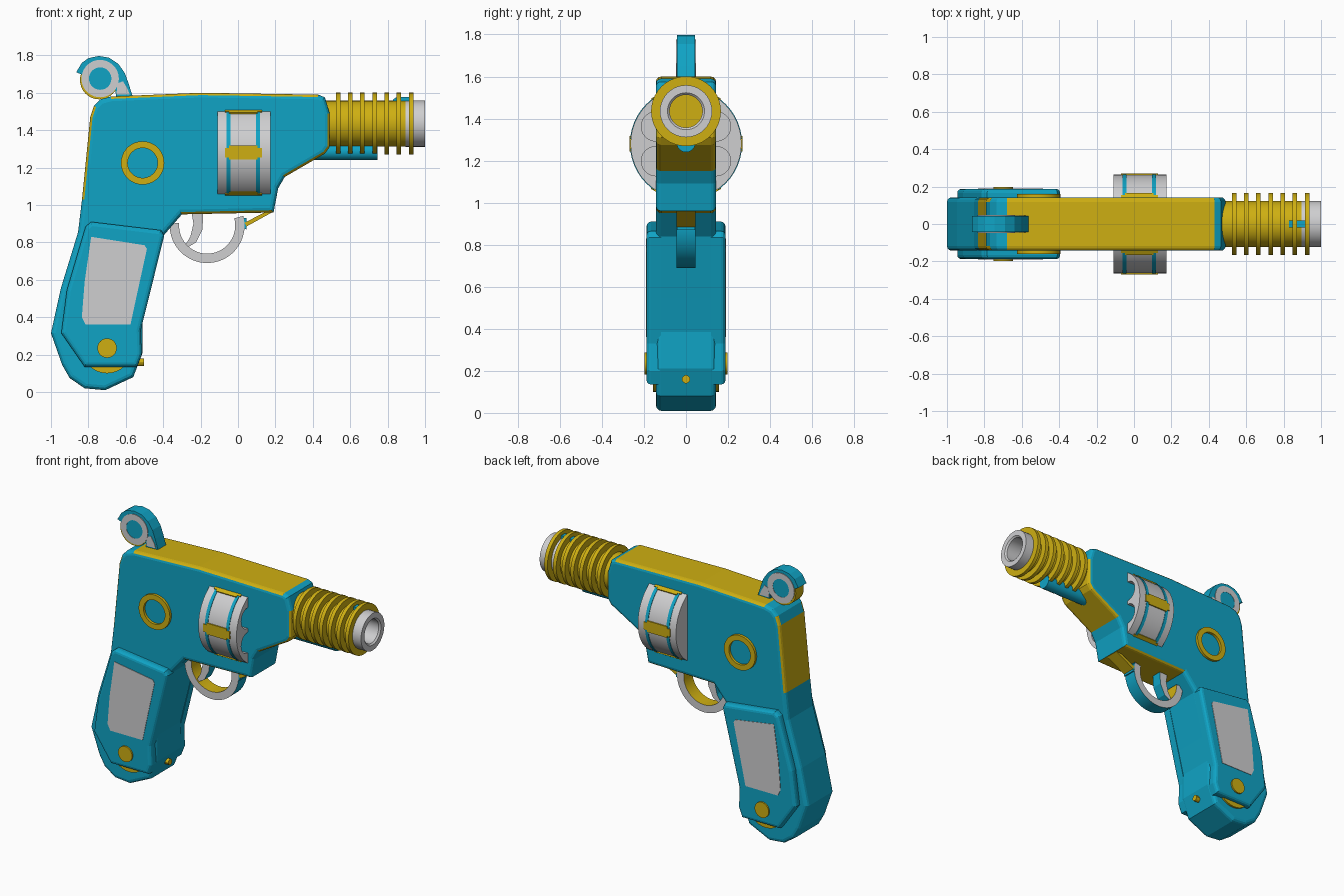
import bpy, bmesh
from math import sin, cos, pi, radians
from mathutils import Matrix, Vector

if "Cube" in bpy.data.objects:
    bpy.data.objects.remove(bpy.data.objects["Cube"])

TEAL, GOLD, GREY = 0, 1, 2
MATS = []
for name, rgb in (("teal", (0.005, 0.37, 0.56)), ("gold", (0.62, 0.43, 0.006)),
                  ("light grey", (0.62, 0.62, 0.63))):
    m = bpy.data.materials.new(name)
    m.use_nodes = True
    m.diffuse_color = (*rgb, 1)
    m.node_tree.nodes["Principled BSDF"].inputs["Base Color"].default_value = (*rgb, 1)
    MATS.append(m)


def finish(name, bm, smooth=False):
    bmesh.ops.recalc_face_normals(bm, faces=bm.faces)
    mesh = bpy.data.meshes.new(name)
    bm.to_mesh(mesh)
    bm.free()
    for m in MATS:
        mesh.materials.append(m)
    ob = bpy.data.objects.new(name, mesh)
    bpy.context.collection.objects.link(ob)
    if smooth:
        bpy.ops.object.select_all(action='DESELECT')
        ob.select_set(True)
        bpy.context.view_layer.objects.active = ob
        bpy.ops.object.shade_smooth_by_angle(angle=radians(30))
    return ob


def prism(name, pts, y0, y1, rule, bevel=0, smooth=False):
    """Extrude an x-z outline along y; rule(centre, normal) picks each face's colour."""
    bm = bmesh.new()
    rings = [[bm.verts.new((x, y, z)) for x, z in pts] for y in (y0, y1)]
    caps = [bm.faces.new(r) for r in rings]
    n = len(pts)
    for i in range(n):
        j = (i + 1) % n
        bm.faces.new((rings[0][i], rings[0][j], rings[1][j], rings[1][i]))
    bmesh.ops.recalc_face_normals(bm, faces=bm.faces)
    if bevel:
        edges = {e for c in caps for e in c.edges if abs(e.verts[0].co.y) + 1e-4 >= max(abs(y0), abs(y1))}
        bmesh.ops.bevel(bm, geom=list(edges), offset=bevel, segments=3, profile=0.5,
                        affect='EDGES', clamp_overlap=True)
    bm.normal_update()
    for f in bm.faces:
        f.material_index = rule(f.calc_center_median(), f.normal)
    return finish(name, bm, smooth)


def plain(mat):
    return lambda c, n: mat


def sides(cap, edge):
    return lambda c, n: cap if abs(n.y) > 0.9 else edge


def circle(cx, cz, r, n=32):
    return [(cx + r * cos(2 * pi * i / n), cz + r * sin(2 * pi * i / n)) for i in range(n)]


def arc_band(name, cx, cz, ro, ri, y0, y1, mats, a0=0, a1=360, n=36):
    """Ring or arc around the y axis; mats are side, outer and inner colours."""
    bm = bmesh.new()
    full = a1 - a0 == 360
    loops = []
    for i in range(n if full else n + 1):
        a = radians(a0 + (a1 - a0) * i / n)
        loops.append([bm.verts.new((cx + r * cos(a), y, cz + r * sin(a)))
                      for r, y in ((ro, y0), (ro, y1), (ri, y1), (ri, y0))])
    for i in range(n):
        p, q = loops[i], loops[(i + 1) % len(loops)]
        for k, mat in enumerate((mats[1], mats[0], mats[2], mats[0])):
            l = (k + 1) % 4
            bm.faces.new((p[k], p[l], q[l], q[k])).material_index = mat
    if not full:
        for p in (loops[0], loops[-1]):
            bm.faces.new(p).material_index = mats[1]
    return finish(name, bm, True)


def lathe(name, profile, cz, mat, n=40):
    """Spin an (x, radius) profile around a lengthwise axis at height cz."""
    bm = bmesh.new()
    vs = [bm.verts.new((x, 0, cz + r)) for x, r in profile]
    es = [bm.edges.new(p) for p in zip(vs, vs[1:])]
    bmesh.ops.spin(bm, geom=vs + es, cent=(0, 0, cz), axis=(1, 0, 0), angle=2 * pi,
                   steps=n, use_merge=True)
    bmesh.ops.remove_doubles(bm, verts=bm.verts, dist=1e-4)
    for f in bm.faces:
        f.material_index = mat
    return finish(name, bm, True)


# Frame and grip core, with gold strips along the top, back, nose and underside
def frame_colour(c, n):
    if abs(n.y) > 0.88:
        return TEAL
    top = c.z > 1.56 and -0.69 < c.x < 0.44 and n.z > 0.3
    back = 1.03 < c.z < 1.5 and c.x < -0.7
    nose = 1.17 < c.z < 1.5 and c.x > 0.27
    under = 0.9 < c.z < 1.02 and -0.28 < c.x < 0.15
    return GOLD if top or back or nose or under else TEAL


frame = [(-0.77, 1.53), (-0.735, 1.565), (-0.68, 1.58), (-0.2, 1.6), (0.43, 1.59), (0.465, 1.575),
         (0.49, 1.49), (0.49, 1.31), (0.465, 1.275), (0.25, 1.15), (0.215, 1.09), (0.19, 0.96),
         (-0.3, 0.95), (-0.395, 0.84), (-0.47, 0.545), (-0.51, 0.385), (-0.51, 0.21), (-0.56, 0.08),
         (-0.71, 0.01), (-0.82, 0.02), (-0.9, 0.075), (-0.94, 0.145), (-1, 0.315), (-0.947, 0.555),
         (-0.855, 0.855), (-0.834, 1.03), (-0.79, 1.47)]
prism("frame", frame, -0.143, 0.143, frame_colour, bevel=0.025)

# Side details, repeated on both sides
panel = [(-0.785, 0.91), (-0.41, 0.865), (-0.395, 0.835), (-0.52, 0.33), (-0.515, 0.2), (-0.54, 0.135),
         (-0.82, 0.135), (-0.945, 0.315), (-0.915, 0.545), (-0.815, 0.885)]
inlay = [(-0.785, 0.83), (-0.5, 0.785), (-0.487, 0.765), (-0.545, 0.5), (-0.575, 0.36),
         (-0.815, 0.36), (-0.835, 0.4), (-0.82, 0.59)]
for side, s in (("right", -1), ("left", 1)):
    prism(f"grip_panel_{side}", panel, s * 0.12, s * 0.188, plain(TEAL), bevel=0.022)
    prism(f"grip_inlay_{side}", inlay, s * 0.183, s * 0.191, plain(GREY))
    prism(f"grip_rivet_{side}", circle(-0.70, 0.235, 0.052), s * 0.18, s * 0.198, plain(GOLD), smooth=True)
    prism(f"grip_washer_{side}", circle(-0.70, 0.235, 0.135), s * 0.13, s * 0.156, plain(GOLD), smooth=True)
    arc_band(f"side_ring_{side}", -0.51, 1.225, 0.116, 0.08, s * 0.135, s * 0.16, (GOLD,) * 3)

# Small screw on the front of the grip
lathe("grip_screw", [(-0.54, 0), (-0.54, 0.02), (-0.503, 0.02), (-0.503, 0)], 0.16, GOLD, 12)

# Revolving drum with six chambers
DRUM_Z, R = 1.28, 0.264
drum = lathe("drum", [(-0.11, 0), (-0.11, R), (0.173, R), (0.173, 0)], DRUM_Z, GREY, 48)
bm = bmesh.new()
for k in range(6):
    a = radians(30 + 60 * k)
    bmesh.ops.create_cone(bm, cap_ends=True, segments=24, radius1=0.07, radius2=0.07, depth=0.3,
                          matrix=Matrix.Translation((0.15, 0.165 * cos(a), DRUM_Z + 0.165 * sin(a)))
                          @ Matrix.Rotation(pi / 2, 4, 'Y'))
for f in bm.faces:
    f.material_index = GREY
cutter = finish("chamber_cutter", bm)
cutter.hide_render = True
mod = drum.modifiers.new("chambers", 'BOOLEAN')
mod.operation, mod.solver, mod.object = 'DIFFERENCE', 'EXACT', cutter
bpy.context.view_layer.objects.active = drum
bpy.ops.object.modifier_apply(modifier=mod.name)
bpy.data.objects.remove(cutter)

# Drum bands and the gold clips between them
BANDS = (-0.05, 0.107)
for i, x in enumerate(BANDS):
    lathe(f"drum_band_{i + 1}", [(x - 0.011, R - 0.01), (x - 0.011, R + 0.003), (x + 0.011, R + 0.003),
                                 (x + 0.011, R - 0.01), (x - 0.011, R - 0.01)], DRUM_Z, TEAL, 48)
bm = bmesh.new()
for k in range(6):
    turn = Matrix.Translation((0, 0, DRUM_Z)) @ Matrix.Rotation(radians(60 * k), 4, 'X')
    for x, length, width in ((0.028, 0.15, 0.075), (BANDS[0], 0.04, 0.05), (BANDS[1], 0.04, 0.05)):
        size = Matrix.Diagonal(Vector((length, 0.016, width, 1)))
        bmesh.ops.create_cube(bm, size=1, matrix=turn @ Matrix.Translation((x, R - 0.003, 0)) @ size)
for f in bm.faces:
    f.material_index = GOLD
finish("drum_clips", bm)

# Barrel, cooling rings, muzzle, lower rod and front sight
BZ = 1.435
lathe("barrel", [(0.45, 0), (0.45, 0.123), (0.9, 0.123), (0.9, 0.081), (0.82, 0.081), (0.82, 0)], BZ, GOLD)
for i in range(7):
    x = 0.535 + 0.065 * i
    lathe(f"barrel_ring_{i + 1}", [(x - 0.012, 0.11), (x - 0.012, 0.166), (x + 0.012, 0.166),
                                   (x + 0.012, 0.11), (x - 0.012, 0.11)], BZ, GOLD)
lathe("muzzle", [(0.895, 0.1), (0.895, 0.124), (1, 0.124), (1, 0.088), (0.99, 0.078), (0.82, 0.078)], BZ, GREY)
lathe("lower_rod", [(0.4, 0), (0.4, 0.045), (0.745, 0.045), (0.745, 0)], 1.285, TEAL, 24)
prism("front_sight", [(0.83, 1.54), (0.83, 1.565), (0.85, 1.578), (0.915, 1.578), (0.915, 1.54)],
      -0.02, 0.02, plain(TEAL))

# Hammer: curved crest, round knob and grey facings
crest = [(-0.865, 1.71), (-0.835, 1.76), (-0.8, 1.785), (-0.745, 1.797), (-0.69, 1.788), (-0.64, 1.755),
         (-0.605, 1.705), (-0.585, 1.65), (-0.56, 1.57), (-0.65, 1.57), (-0.66, 1.64), (-0.75, 1.7),
         (-0.83, 1.695)]
prism("hammer_crest", crest, -0.043, 0.043, plain(TEAL))
prism("hammer_knob", circle(-0.742, 1.668, 0.103), -0.042, 0.042,
      lambda c, n: GOLD if c.x + c.z < 0.95 or abs(n.y) > 0.9 else TEAL, smooth=True)
toe = [(-0.645, 1.65), (-0.615, 1.662), (-0.59, 1.62), (-0.578, 1.59), (-0.65, 1.59)]
for side, s in (("right", -1), ("left", 1)):
    arc_band(f"hammer_ring_{side}", -0.737, 1.676, 0.1, 0.06, s * 0.04, s * 0.047, (GREY,) * 3)
    prism(f"hammer_eye_{side}", circle(-0.737, 1.676, 0.061), s * 0.04, s * 0.045, plain(TEAL))
    prism(f"hammer_toe_{side}", toe, s * 0.04, s * 0.046, plain(GREY))

# Trigger, guard and the strut joining the guard to the frame
arc_band("trigger_guard", -0.165, 0.89, 0.2, 0.15, -0.045, 0.045, (GREY, TEAL, GOLD), 175, 375)
prism("guard_tip", [(0.0, 0.93), (0.045, 0.93), (0.045, 0.87), (0.0, 0.88)], -0.044, 0.044, plain(TEAL))
prism("guard_strut", [(0.035, 0.905), (0.15, 0.965), (0.19, 0.965), (0.045, 0.885)], -0.045, 0.045, plain(GOLD))
trigger = [(-0.25, 0.97), (-0.185, 0.97), (-0.19, 0.87), (-0.225, 0.8), (-0.3, 0.755),
           (-0.255, 0.83), (-0.238, 0.9)]
prism("trigger", trigger, -0.035, 0.035, sides(GREY, TEAL))
